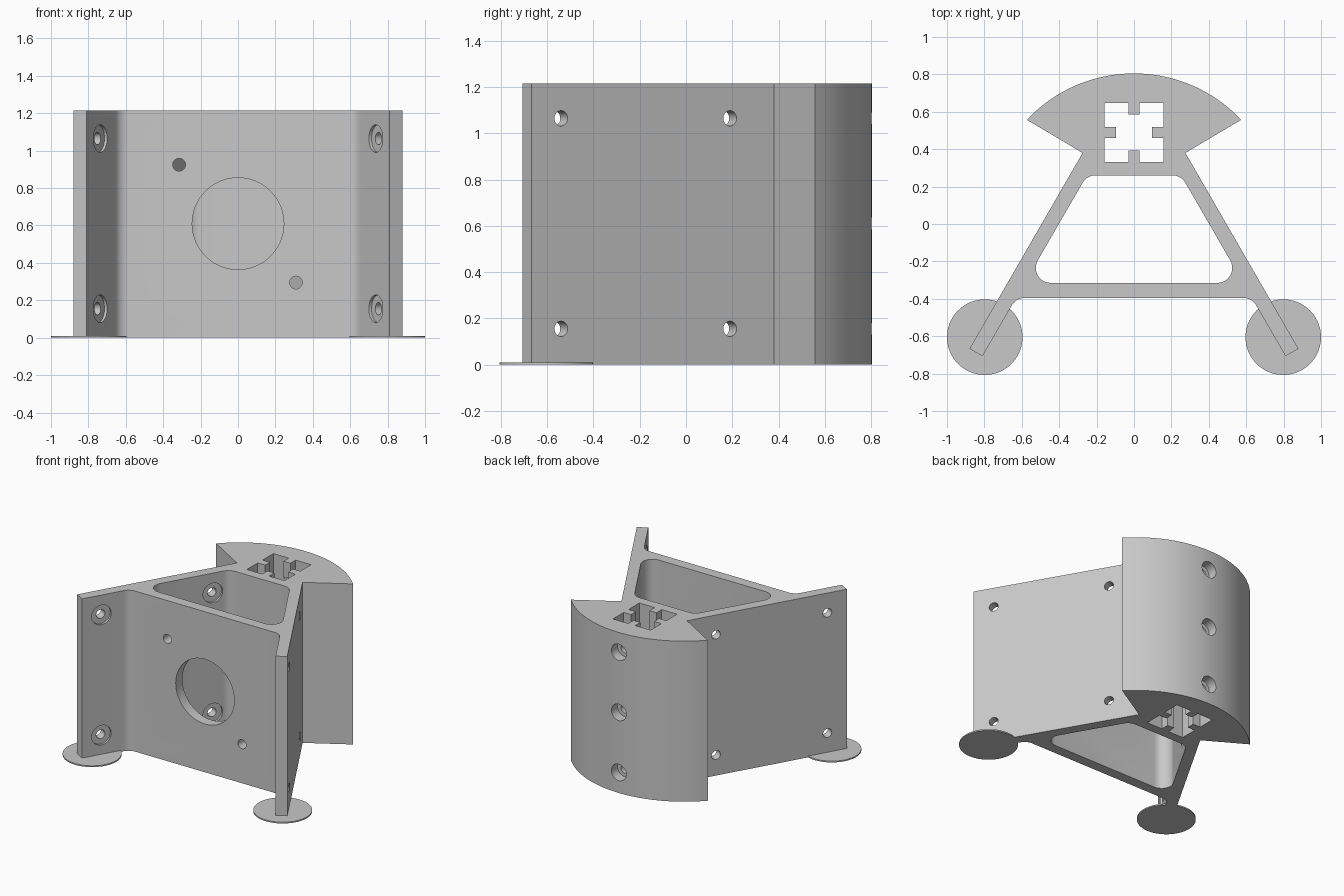
import bpy, bmesh, math
from mathutils import Vector, Matrix

if "Cube" in bpy.data.objects:
    bpy.data.objects.remove(bpy.data.objects["Cube"])

H = 1.215
C30, S30 = math.cos(math.radians(30)), 0.5
grey = bpy.data.materials.new("plain grey")
grey.diffuse_color = (0.58, 0.58, 0.58, 1)
grey.use_nodes = True
grey.node_tree.nodes["Principled BSDF"].inputs["Base Color"].default_value = grey.diffuse_color


def finish(name, bm):
    bmesh.ops.recalc_face_normals(bm, faces=bm.faces)
    me = bpy.data.meshes.new(name)
    bm.to_mesh(me)
    bm.free()
    ob = bpy.data.objects.new(name, me)
    me.materials.append(grey)
    bpy.context.collection.objects.link(ob)
    return ob


def prism(name, pts, z0, z1):
    bm = bmesh.new()
    f = bm.faces.new([bm.verts.new((x, y, z0)) for x, y in pts])
    r = bmesh.ops.extrude_face_region(bm, geom=[f])
    up = [v for v in r["geom"] if isinstance(v, bmesh.types.BMVert)]
    bmesh.ops.translate(bm, verts=up, vec=(0, 0, z1 - z0))
    return finish(name, bm)


def cylinder(name, a, b, r, n=40):
    a, b = Vector(a), Vector(b)
    d = b - a
    m = Matrix.Translation((a + b) / 2) @ d.to_track_quat('Z', 'Y').to_matrix().to_4x4()
    bm = bmesh.new()
    bmesh.ops.create_cone(bm, cap_ends=True, segments=n, radius1=r, radius2=r,
                          depth=d.length, matrix=m)
    return finish(name, bm)


def fillet(p, c, q, r, n=10):
    """Round corner c between neighbours p and q."""
    p, c, q = Vector(p), Vector(c), Vector(q)
    u, v = (p - c).normalized(), (q - c).normalized()
    half = u.angle(v) / 2
    o = c + (u + v).normalized() * (r / math.sin(half))
    a = c + u * (r / math.tan(half)) - o
    b = c + v * (r / math.tan(half)) - o
    pts = []
    for i in range(n + 1):
        t = i / n
        w = a.angle(b)
        e = (a * math.sin((1 - t) * w) + b * math.sin(t * w)) / math.sin(w)
        pts.append(tuple(o + e))
    return pts


def cut(ob, cutter):
    m = ob.modifiers.new("cut", 'BOOLEAN')
    m.operation = 'DIFFERENCE'
    m.solver = 'EXACT'
    m.object = cutter
    bpy.context.view_layer.objects.active = ob
    bpy.ops.object.modifier_apply(modifier=m.name)
    bpy.data.objects.remove(cutter)


def outer_x(y):
    return 0.275 + (0.38 - y) * math.tan(math.radians(30))


def inner_x(y):
    return outer_x(y) - 0.08 / C30


def mirrored(right):
    return right + [(-x, y) for x, y in reversed(right)]


# Bracket outline: curved head, splayed legs, front bar
R, cy = 0.786, 0.019
amax = math.asin(0.573 / R)
arc = [(R * math.sin(amax * i / 24), cy + R * math.cos(amax * i / 24)) for i in range(25)]
end = (outer_x(-0.667), -0.667)
tip = (end[0] - 0.08 * C30, end[1] - 0.08 * S30)
right = arc + [(0.275, 0.38), end, tip]
right += fillet(tip, (inner_x(-0.395), -0.395), (0, -0.395), 0.08)
body = prism("bracket_body", right + [(-x, y) for x, y in reversed(right[1:])], 0, H)

# Rounded trapezoid opening
top, bot = (inner_x(0.26), 0.26), (inner_x(-0.315), -0.315)
hole = fillet((0, 0.26), top, bot, 0.08) + fillet(top, bot, (0, -0.315), 0.08)
cut(body, prism("opening_cutter", mirrored(hole), -0.1, H + 0.1))

# Square rail socket with four teeth
a, t, d = 0.158, 0.029, 0.096
quarter = [(t, d), (t, a), (a, a), (a, t), (d, t)]
socket = []
for k in range(4):
    for x, y in quarter:
        for _ in range(k):
            x, y = y, -x
        socket.append((x, y + 0.49))
cut(body, prism("socket_cutter", socket, -0.1, H + 0.1))

# Front bar: large window and two small holes
for x, z, r, n in ((0, 0.61, 0.245, 72), (-0.315, 0.925, 0.034, 32), (0.31, 0.295, 0.034, 32)):
    cut(body, cylinder("front_cutter", (x, -0.5, z), (x, -0.25, z), r, n))

# Leg screw holes, counterbored on the inner side
for s in (1, -1):
    n = Vector((s * C30, S30, 0))
    for y in (-0.54, 0.19):
        for z in (0.155, 1.065):
            p = Vector((s * outer_x(y), y, z))
            cut(body, cylinder("screw_cutter", p - n * 0.11, p + n * 0.05, 0.033, 32))
            cut(body, cylinder("bore_cutter", p - n * 0.11, p - n * 0.064, 0.074))

# Back screw holes into the socket, counterbored from outside
for z in (0.155, 0.61, 1.065):
    cut(body, cylinder("back_cutter", (0, 0.5, z), (0, 0.9, z), 0.034, 32))
    cut(body, cylinder("back_bore_cutter", (0, 0.73, z), (0, 0.9, z), 0.062))

# Thin round feet
feet = [cylinder(f"{side}_foot_disc", (s * 0.798, -0.605, 0), (s * 0.798, -0.605, 0.01), 0.202, 72)
        for side, s in (("right", 1), ("left", -1))]

bpy.ops.object.select_all(action='DESELECT')
for ob in [body] + feet:
    ob.select_set(True)
bpy.context.view_layer.objects.active = body
bpy.ops.object.shade_smooth_by_angle(angle=math.radians(30))
